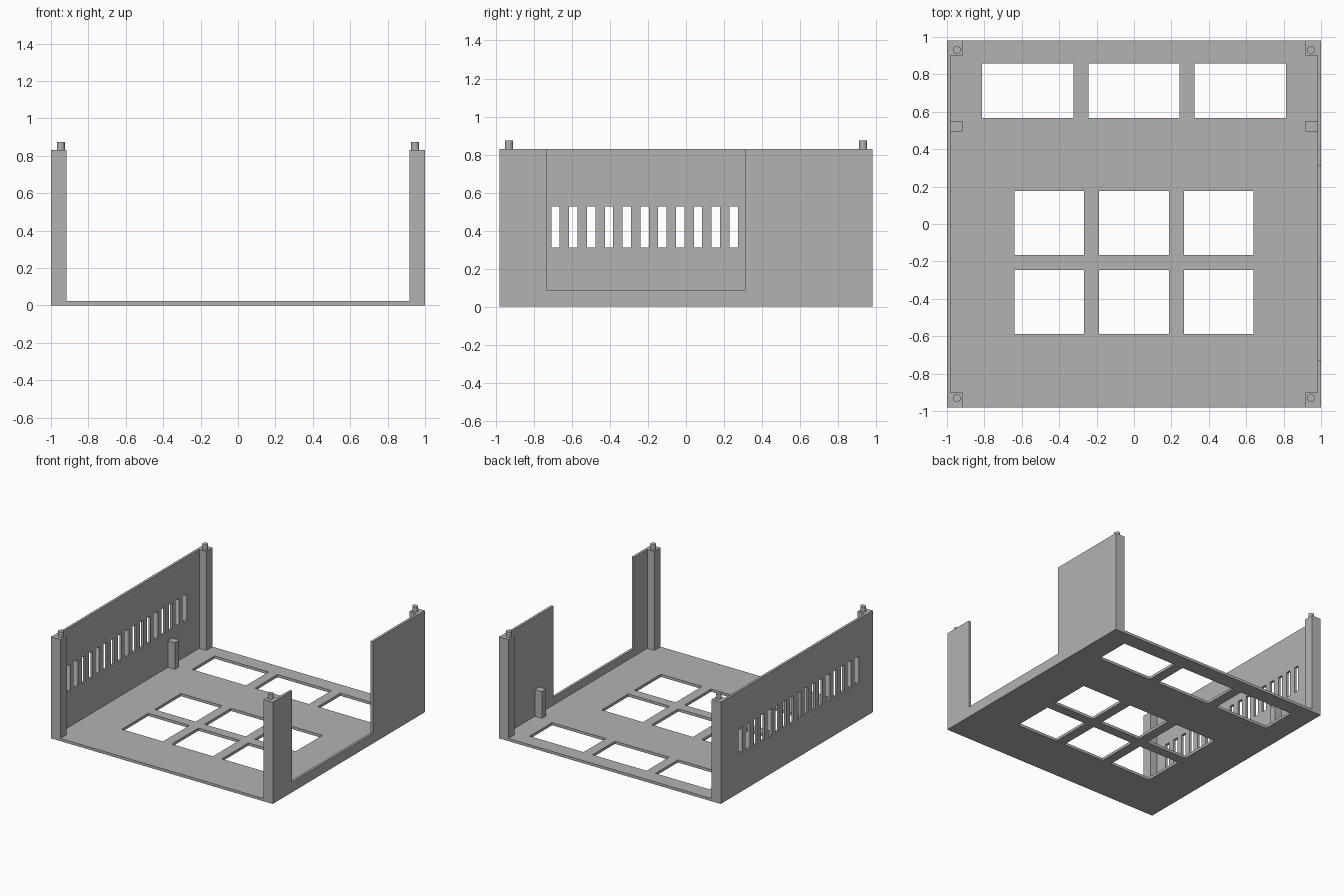
import bpy, bmesh
from mathutils import Matrix, Vector

cube = bpy.data.objects.get("Cube")
if cube:
    bpy.data.objects.remove(cube, do_unlink=True)

grey = bpy.data.materials.new("plain grey")
grey.use_nodes = True
grey.diffuse_color = (0.45, 0.45, 0.45, 1)
grey.node_tree.nodes["Principled BSDF"].inputs["Base Color"].default_value = grey.diffuse_color

HX, HY = 1.0, 0.98        # outer half sizes
IN = 0.98                 # inner wall face
FLOOR, TOP = 0.022, 0.83
POST_IN = 0.916


def boxes(name, spans):
    """One object from a list of (x range, y range, z range) boxes."""
    bm = bmesh.new()
    for span in spans:
        lo, hi = (Vector(v) for v in zip(*span))
        mat = Matrix.Translation((lo + hi) / 2) @ Matrix.Diagonal((*(hi - lo), 1))
        bmesh.ops.create_cube(bm, size=1, matrix=mat)
    return finish(name, bm)


def finish(name, bm):
    mesh = bpy.data.meshes.new(name)
    bm.to_mesh(mesh)
    bm.free()
    mesh.materials.append(grey)
    obj = bpy.data.objects.new(name, mesh)
    bpy.context.collection.objects.link(obj)
    return obj


def select(obj):
    bpy.ops.object.select_all(action='DESELECT')
    obj.select_set(True)
    bpy.context.view_layer.objects.active = obj


def cut(obj, spans):
    """Cut box-shaped openings, then discard the cutter."""
    cutter = boxes("cutter", spans)
    cutter.hide_render = True
    mod = obj.modifiers.new("openings", 'BOOLEAN')
    mod.operation, mod.solver, mod.object = 'DIFFERENCE', 'EXACT', cutter
    select(obj)
    bpy.ops.object.modifier_apply(modifier=mod.name)
    bpy.data.objects.remove(cutter, do_unlink=True)


# Floor with three rows of rectangular windows
floor = boxes("floor", [((-IN, IN), (-HY, HY), (0, FLOOR))])
windows = []
for pitch, half, y0, y1 in [(0.568, 0.244, 0.567, 0.857),
                            (0.452, 0.186, -0.166, 0.176),
                            (0.452, 0.186, -0.588, -0.246)]:
    for i in (-1, 0, 1):
        windows.append(((i * pitch - half, i * pitch + half), (y0, y1), (-0.1, 0.1)))
cut(floor, windows)

# Right wall with a row of ventilation slots
right_wall = boxes("right_wall", [((-HX, -IN), (-HY, HY), (0, TOP))])
slots = []
for i in range(17):
    y = -0.78 + i * 0.0937
    slots.append(((-1.1, -0.9), (y - 0.022, y + 0.022), (0.312, 0.526)))
cut(right_wall, slots)

# Left wall with a large open notch
left_wall = boxes("left_wall", [((IN, HX), (-HY, HY), (0, TOP))])
cut(left_wall, [((0.9, 1.1), (-0.73, 0.31), (0.085, 1))])

# Corner posts with locating pins, and short support blocks
for side, s in (("left", 1), ("right", -1)):
    xs = tuple(sorted((s * POST_IN, s * IN)))
    for end, e in (("front", -1), ("back", 1)):
        ys = tuple(sorted((e * 0.9, e * HY)))
        boxes(f"{end}_{side}_post", [(xs, ys, (FLOOR, TOP))])
        bm = bmesh.new()
        bmesh.ops.create_cone(bm, cap_ends=True, segments=32, radius1=0.021,
                              radius2=0.021, depth=0.043,
                              matrix=Matrix.Translation((s * 0.947, e * 0.931, TOP + 0.0215)))
        pin = finish(f"{end}_{side}_pin", bm)
        select(pin)
        bpy.ops.object.shade_smooth_by_angle()
    boxes(f"{side}_support_block", [(xs, (0.495, 0.55), (FLOOR, 0.24))])
